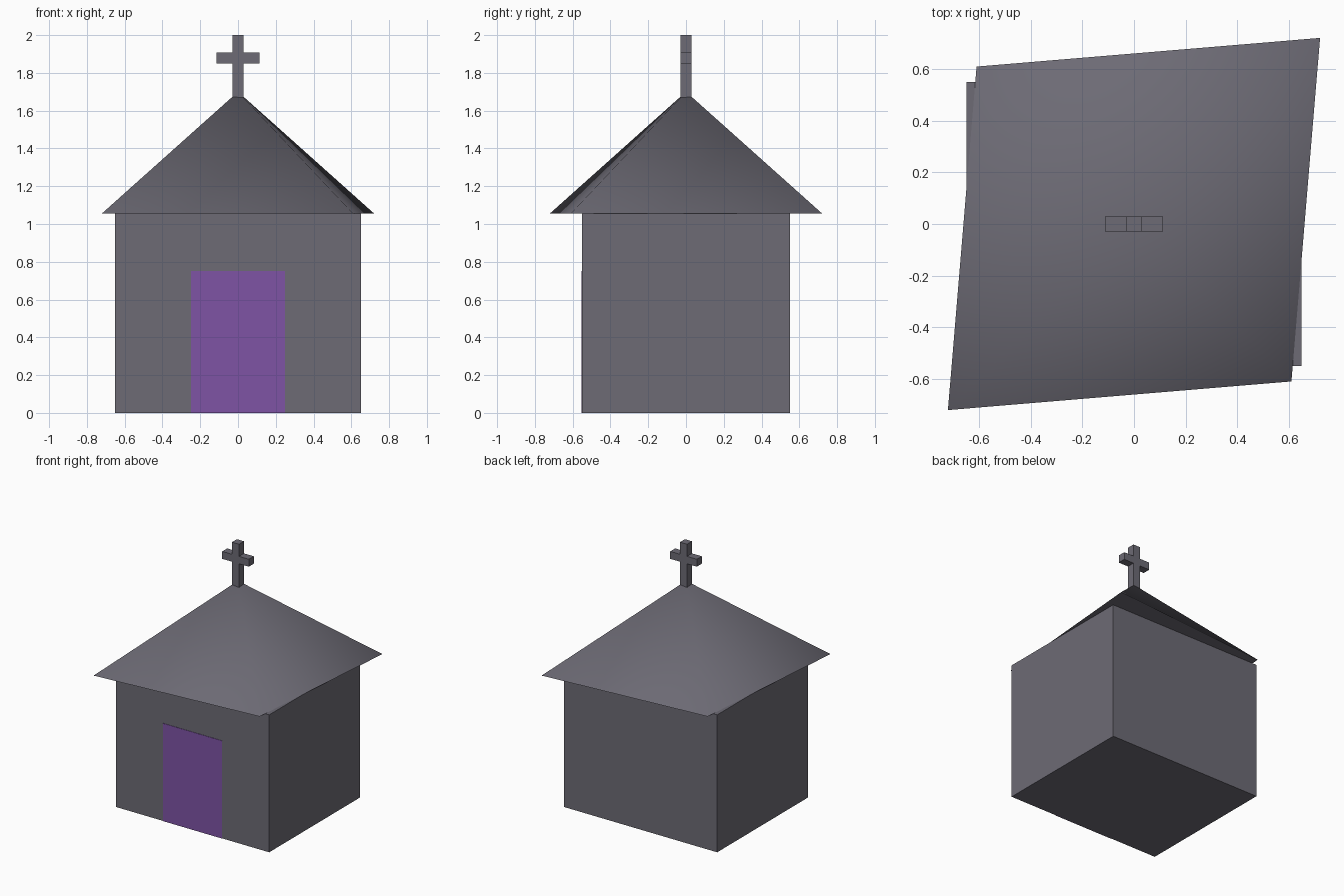
import bpy
from math import radians

if "Cube" in bpy.data.objects:
    bpy.data.objects.remove(bpy.data.objects["Cube"])


def material(name, rgb):
    mat = bpy.data.materials.new(name)
    mat.diffuse_color = (*rgb, 1)
    mat.use_nodes = True
    mat.node_tree.nodes["Principled BSDF"].inputs["Base Color"].default_value = mat.diffuse_color
    return mat


STONE = material("dark_stone", (0.153, 0.147, 0.178))
PURPLE = material("purple_door", (0.21, 0.087, 0.376))


def box(name, low, high, mat):
    """Box spanning two opposite corners."""
    centre = [(a + b) / 2 for a, b in zip(low, high)]
    bpy.ops.mesh.primitive_cube_add(size=1, location=centre)
    ob = bpy.context.object
    ob.name = name
    ob.scale = [b - a for a, b in zip(low, high)]
    bpy.ops.object.transform_apply(location=False, rotation=False, scale=True)
    ob.data.materials.append(mat)
    return ob


# Walls and the door panel lying on the front wall
box("walls", (-0.65, -0.55, 0), (0.65, 0.55, 1.055), STONE)
box("door", (-0.25, -0.553, 0), (0.25, -0.54, 0.75), PURPLE)

# Roof: four-sided cone, stretched before its 45 degree turn, so it is a rhombus in plan
bpy.ops.mesh.primitive_cone_add(vertices=4, radius1=1, radius2=0, depth=0.645,
                                location=(0, 0, 1.055 + 0.645 / 2))
roof = bpy.context.object
roof.name = "roof"
roof.scale = (1.02, 0.863, 1)
roof.rotation_euler.z = radians(45)
bpy.ops.object.transform_apply(location=False, rotation=True, scale=True)
roof.data.materials.append(STONE)
bpy.ops.object.shade_smooth_by_angle(angle=radians(85))

# Cross on the peak
box("cross_post", (-0.03, -0.03, 1.66), (0.03, 0.03, 2.0), STONE)
box("cross_arm", (-0.113, -0.03, 1.85), (0.113, 0.03, 1.907), STONE)
